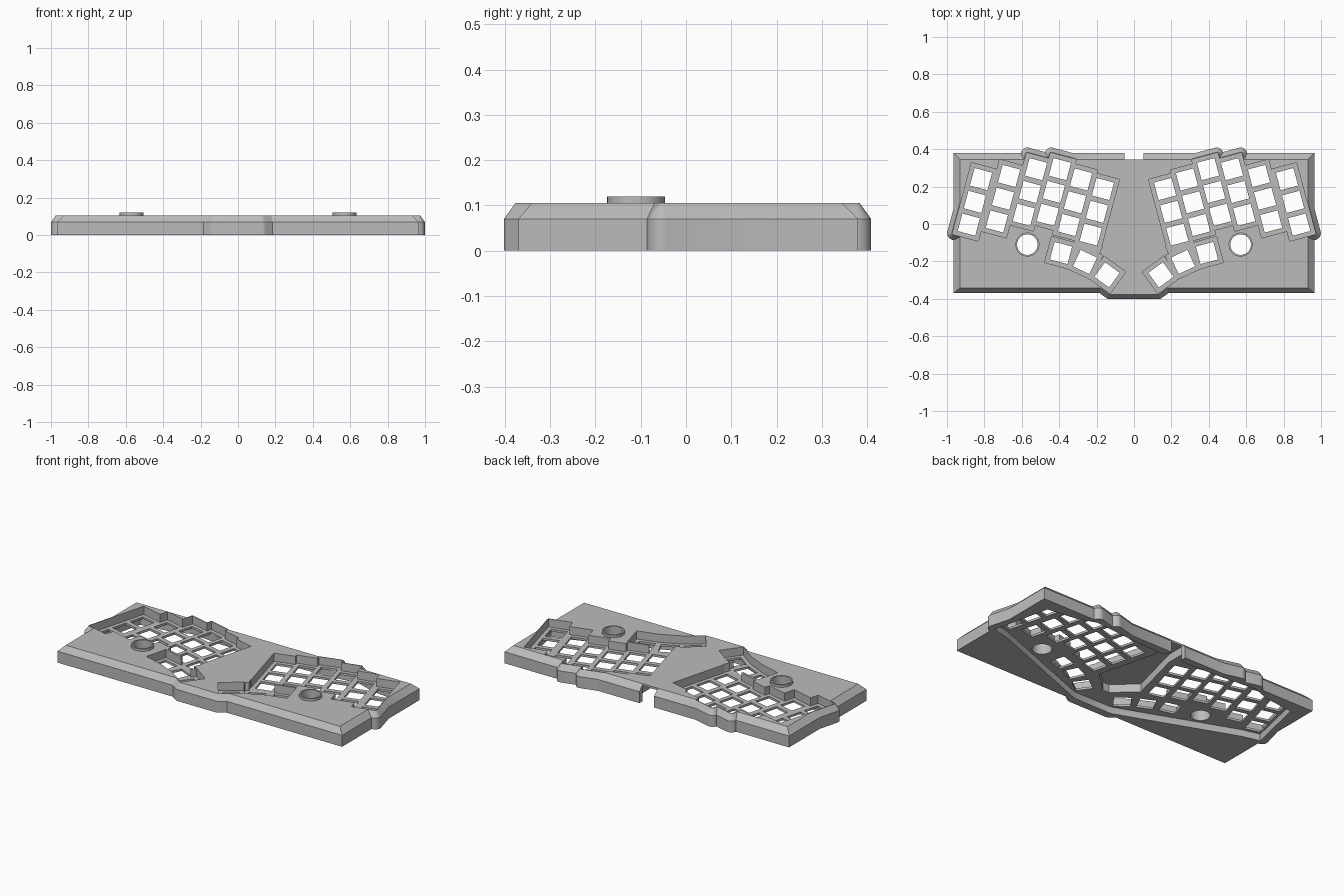
import bpy, bmesh, math
from mathutils import Vector

cube = bpy.data.objects.get("Cube")
if cube:
    bpy.data.objects.remove(cube, do_unlink=True)

TOP, SHOULDER, FLOOR, UNDER = 0.105, 0.07, 0.055, 0.042
PITCH, HOLE, WELL, PAD = 0.126, 0.0485, 0.072, 0.066
TILT = math.radians(15)

grey = bpy.data.materials.new("case grey")
grey.use_nodes = True
colour = (0.5, 0.5, 0.5, 1)
grey.diffuse_color = colour
grey.node_tree.nodes["Principled BSDF"].inputs["Base Color"].default_value = colour


def loft(name, rings):
    """Closed solid through outlines given as (points, height)."""
    bm = bmesh.new()
    loops = [[bm.verts.new((x, y, z)) for x, y in pts] for pts, z in rings]
    n = len(loops[0])
    bm.faces.new(loops[0])
    bm.faces.new(loops[-1])
    for a, b in zip(loops, loops[1:]):
        for i in range(n):
            j = (i + 1) % n
            bm.faces.new((a[i], a[j], b[j], b[i]))
    bmesh.ops.recalc_face_normals(bm, faces=bm.faces)
    mesh = bpy.data.meshes.new(name)
    bm.to_mesh(mesh)
    bm.free()
    mesh.materials.append(grey)
    obj = bpy.data.objects.new(name, mesh)
    bpy.context.collection.objects.link(obj)
    return obj


def prism(pts, z0, z1):
    return loft("tool", [(pts, z0), (pts, z1)])


def rect(cx, cy, hw, hh, angle=0.0):
    c, s = math.cos(angle), math.sin(angle)
    corners = ((-hw, -hh), (hw, -hh), (hw, hh), (-hw, hh))
    return [(cx + x * c - y * s, cy + x * s + y * c) for x, y in corners]


def circle(cx, cy, r, n=40):
    return [(cx + r * math.cos(i * math.tau / n), cy + r * math.sin(i * math.tau / n))
            for i in range(n)]


def flip(pts, side):
    return pts if side > 0 else [(-x, y) for x, y in reversed(pts)]


def rounded(corners, r, steps=6):
    """Outline offset outwards by r with round corners."""
    out = []
    n = len(corners)
    for i in range(n):
        p = Vector(corners[i])
        e0 = p - Vector(corners[i - 1])
        e1 = Vector(corners[(i + 1) % n]) - p
        a0 = math.atan2(-e0.x, e0.y)
        turn = (math.atan2(-e1.x, e1.y) - a0) % math.tau
        for k in range(steps + 1):
            a = a0 + turn * k / steps
            out.append((p.x + r * math.cos(a), p.y + r * math.sin(a)))
    return out


def combine(target, tool, operation):
    mod = target.modifiers.new("shape", 'BOOLEAN')
    mod.operation = operation
    mod.solver = 'EXACT'
    mod.object = tool
    bpy.context.view_layer.objects.active = target
    bpy.ops.object.modifier_apply(modifier=mod.name)
    bpy.data.objects.remove(tool, do_unlink=True)


def add(tool):
    combine(case, tool, 'UNION')


def cut(tool):
    combine(case, tool, 'DIFFERENCE')


def bulge(corners):
    base, rim = rounded(corners, 0.035), rounded(corners, 0.01)
    add(loft("bulge", [(base, 0), (base, SHOULDER), (rim, TOP)]))


# Key layout for one half: top key of each column, then the thumb keys
columns = [(0.818, 0.24), (0.668, 0.257), (0.524, 0.293),
           (0.396, 0.293), (0.283, 0.238), (0.166, 0.187)]
thumbs = [(0.39, -0.155, 15), (0.262, -0.203, 25), (0.144, -0.272, 36)]
down = Vector((math.sin(TILT), -math.cos(TILT))) * PITCH
middles = [Vector(c) + down for c in columns]

# Main slab with a chamfered upper edge
outer = rect(0, 0.005, 0.965, 0.375)
inner = rect(0, 0.002, 0.93, 0.343)
case = loft("keyboard_case", [(outer, 0), (outer, SHOULDER), (inner, TOP)])

# Bulges where the key clusters pass the slab's edge
for side in (1, -1):
    for i in (0, 2, 3):
        m = middles[i]
        bulge(flip(rect(m.x, m.y, PAD, PITCH + PAD, TILT), side))
half_front = [(0.128, -0.367), (0.24, -0.285), (0.24, -0.2)]
bulge(half_front + flip(half_front, -1))

# Raised collars for the two dials
DIAL = (0.57, -0.11)
for side in (1, -1):
    add(prism(circle(side * DIAL[0], DIAL[1], 0.064), 0.09, 0.12))

# Underside hollow, and the deeper pocket between the clusters
half_hollow = [(0.13, -0.355), (0.84, -0.085), (0.955, -0.055), (0.875, 0.3),
               (0.68, 0.325), (0.57, 0.365), (0.35, 0.345), (0.13, 0.335)]
cut(prism(half_hollow + flip(half_hollow, -1), -0.05, UNDER))
half_pocket = [(0.02, -0.24), (0.15, -0.12), (0.06, 0.23), (0.06, 0.35)]
cut(prism(half_pocket + flip(half_pocket, -1), -0.04, 0.092))

# Cable notch in the back edge
cut(prism(rect(0, 0.4, 0.05, 0.055), -0.1, 0.2))

for side in (1, -1):
    # Sunken key wells
    wells = [rect(m.x, m.y, WELL, PITCH + WELL, TILT) for m in middles]
    wells += [rect(x, y, WELL, WELL, math.radians(a)) for x, y, a in thumbs]
    wells.append(rect(0.262, -0.155, 0.07, 0.07, math.radians(25)))
    for w in wells:
        cut(prism(flip(w, side), FLOOR, 0.2))
    # Switch openings
    holes = [rect(*(m + down * k), HOLE, HOLE, TILT) for m in middles for k in (-1, 0, 1)]
    holes += [rect(x, y, HOLE, HOLE, math.radians(a)) for x, y, a in thumbs]
    for h in holes:
        cut(prism(flip(h, side), -0.1, 0.2))
    # Dial opening
    cut(prism(circle(side * DIAL[0], DIAL[1], 0.055), -0.1, 0.2))

# Round corners and collars shade smoothly, everything else stays crisp
bpy.ops.object.select_all(action='DESELECT')
case.select_set(True)
bpy.context.view_layer.objects.active = case
bpy.ops.object.shade_smooth_by_angle(angle=math.radians(25))
